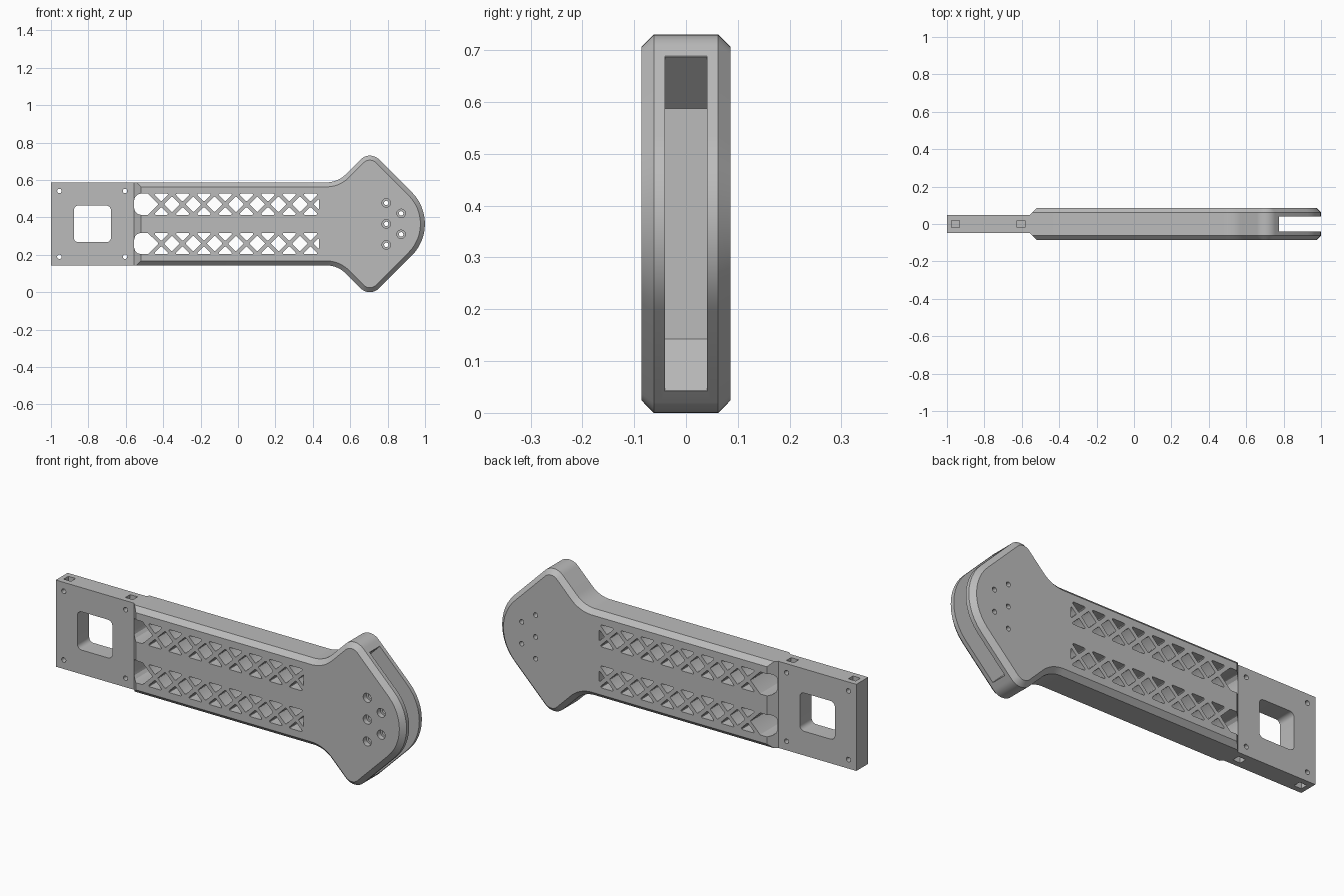
import bpy, bmesh, math
from mathutils import Vector

if "Cube" in bpy.data.objects:
    bpy.data.objects.remove(bpy.data.objects["Cube"])

MID = 0.365          # height of the mirror plane
HALF = 0.222         # half height of neck and mounting plate
JOIN = -0.557        # where plate meets body
DEPTH, SIDE, THIN = 0.086, 0.062, 0.048

grey = bpy.data.materials.new("plain_grey")
grey.use_nodes = True
grey.diffuse_color = (0.5, 0.5, 0.5, 1)
grey.node_tree.nodes["Principled BSDF"].inputs["Base Color"].default_value = (0.5, 0.5, 0.5, 1)


def rounded(corners, steps=4):
    """Polygon from (x, z, radius) corners, with each corner filleted."""
    out = []
    n = len(corners)
    for i, (x, z, r) in enumerate(corners):
        p = Vector((x, z))
        if r == 0:
            out.append(p)
            continue
        a = (Vector(corners[i - 1][:2]) - p).normalized()
        b = (Vector(corners[(i + 1) % n][:2]) - p).normalized()
        half = a.angle(b) / 2
        centre = p + (a + b).normalized() * (r / math.sin(half))
        start = p + a * (r / math.tan(half)) - centre
        end = p + b * (r / math.tan(half)) - centre
        sweep = start.angle_signed(end)
        for s in range(steps + 1):
            t = -sweep * s / steps
            c, d = math.cos(t), math.sin(t)
            out.append(centre + Vector((start.x * c - start.y * d, start.x * d + start.y * c)))
    return out


def inset(points, d):
    """Move a clockwise outline inward by d with mitred corners."""
    out = []
    for i, p in enumerate(points):
        a = (p - points[i - 1]).normalized()
        b = (points[(i + 1) % len(points)] - p).normalized()
        na, nb = Vector((a.y, -a.x)), Vector((b.y, -b.x))
        out.append(p + (na + nb) * (d / (1 + na.dot(nb))))
    return out


def loft(bm, rings):
    """Closed solid through (y, outline) rings."""
    loops = [[bm.verts.new((p.x, y, p.y)) for p in pts] for y, pts in rings]
    n = len(loops[0])
    for lo, hi in zip(loops, loops[1:]):
        for i in range(n):
            j = (i + 1) % n
            bm.faces.new((lo[i], lo[j], hi[j], hi[i]))
    bm.faces.new(loops[0])
    bm.faces.new(loops[-1])


def prism(bm, points, y0=-0.3, y1=0.3):
    loft(bm, [(y0, points), (y1, points)])


def circle(x, z, r, n=20):
    return [Vector((x + r * math.cos(-math.tau * i / n), z + r * math.sin(-math.tau * i / n)))
            for i in range(n)]


def box(x0, x1, z0, z1, r=0):
    return rounded([(x0, z0, r), (x0, z1, r), (x1, z1, r), (x1, z0, r)], 6)


def finish(bm, name):
    bmesh.ops.recalc_face_normals(bm, faces=bm.faces[:])
    mesh = bpy.data.meshes.new(name)
    bm.to_mesh(mesh)
    bm.free()
    mesh.materials.append(grey)
    obj = bpy.data.objects.new(name, mesh)
    bpy.context.collection.objects.link(obj)
    return obj


def carve(obj, bm):
    """Subtract the cutter solids, then drop the cutter."""
    cutter = finish(bm, "cutter")
    cutter.hide_render = True
    mod = obj.modifiers.new("carve", 'BOOLEAN')
    mod.operation, mod.solver, mod.object = 'DIFFERENCE', 'EXACT', cutter
    bpy.context.view_layer.objects.active = obj
    bpy.ops.object.modifier_apply(modifier=mod.name)
    bpy.data.objects.remove(cutter)


# Body: neck flaring into an arrow-shaped head, chamfered all round
upper = [(JOIN, HALF, 0), (0.533, HALF, 0.145), (0.705, 0.394, 0.07)]
profile = upper + [(1.099, 0, 0.24)] + [(x, -z, r) for x, z, r in reversed(upper)]
outline = rounded([(x, z + MID, r) for x, z, r in profile], 12)


def with_left_end(points, x):
    pts = [p.copy() for p in points]
    pts[0].x = pts[-1].x = x
    return pts


face = with_left_end(inset(outline, DEPTH - SIDE), JOIN + DEPTH - THIN)
edge = with_left_end(outline, JOIN + SIDE - THIN)
bm = bmesh.new()
loft(bm, [(-DEPTH, face), (-SIDE, edge), (-THIN, outline),
          (THIN, outline), (SIDE, edge), (DEPTH, face)])
body = finish(bm, "arm_body")

# Lattice openings: two bands of triangles and diamonds
PITCH, BAND, GAP, START, END = 0.114, 0.0565, 0.0145, -0.41, 0.433
reach = PITCH / 2 - GAP
bm = bmesh.new()


def opening(zc, *pts):
    prism(bm, rounded([(x, z + zc, r) for x, z, r in pts], 3))


for zc in (MID - 0.105, MID + 0.105):
    # rounded mouth beside the plate
    left, mouth = JOIN + 0.002, START - PITCH / 2 - GAP
    opening(zc, (left, -BAND, 0.035), (left, BAND, 0.035), (mouth, BAND, 0.006),
            (START - GAP, 0, 0.005), (mouth, -BAND, 0.006))
    for k in range(8):
        x = START + PITCH * k
        opening(zc, (x - reach, BAND, 0.005), (x + reach, BAND, 0.005), (x, BAND - reach, 0.005))
        opening(zc, (x - reach, -BAND, 0.005), (x, reach - BAND, 0.005), (x + reach, -BAND, 0.005))
        if k < 7:
            c = x + PITCH / 2
            opening(zc, (c - reach, 0, 0.005), (c, reach, 0.005),
                    (c + reach, 0, 0.005), (c, -reach, 0.005))
    tip = x + GAP
    opening(zc, (tip, 0, 0.003), (END, END - tip, 0.003), (END, tip - END, 0.003))
carve(body, bm)

# Slot in the head, with slanted inner ends
bm = bmesh.new()
slot = [(0.675, -HALF), (0.675, HALF), (0.775, HALF + 0.1), (0.775, 0.6),
        (1.2, 0.6), (1.2, -0.6), (0.775, -0.6), (0.775, -HALF - 0.1)]
prism(bm, [Vector((x, z + MID)) for x, z in slot], -0.041, 0.041)
carve(body, bm)

# Screw holes through the head, counterbored at the front
screws = [(0.793, z) for z in (-0.112, 0, 0.112)] + [(0.872, z) for z in (-0.056, 0.056)]
for radius, back in ((0.012, 0.3), (0.023, -0.06)):
    bm = bmesh.new()
    for x, z in screws:
        prism(bm, circle(x, z + MID, radius), -0.3, back)
    carve(body, bm)

# Mounting plate with window, corner screw holes and nut pockets
bm = bmesh.new()
prism(bm, box(-1, JOIN, MID - HALF, MID + HALF), -THIN, THIN)
plate = finish(bm, "mounting_plate")
bm = bmesh.new()
prism(bm, box(-0.878, -0.679, MID - 0.098, MID + 0.098, 0.025))
carve(plate, bm)
holes, pockets = bmesh.new(), bmesh.new()
for x in (-0.955, -0.604):
    for s in (-1, 1):
        prism(holes, circle(x, MID + s * 0.176, 0.012))
        z0, z1 = sorted((MID + s * 0.15, MID + s * 0.3))
        prism(pockets, box(x - 0.021, x + 0.021, z0, z1), -0.019, 0.019)
carve(plate, holes)
carve(plate, pockets)

# Smooth fillets, crisp edges
for obj in (body, plate):
    bpy.ops.object.select_all(action='DESELECT')
    obj.select_set(True)
    bpy.context.view_layer.objects.active = obj
    bpy.ops.object.shade_smooth_by_angle(angle=math.radians(25))
